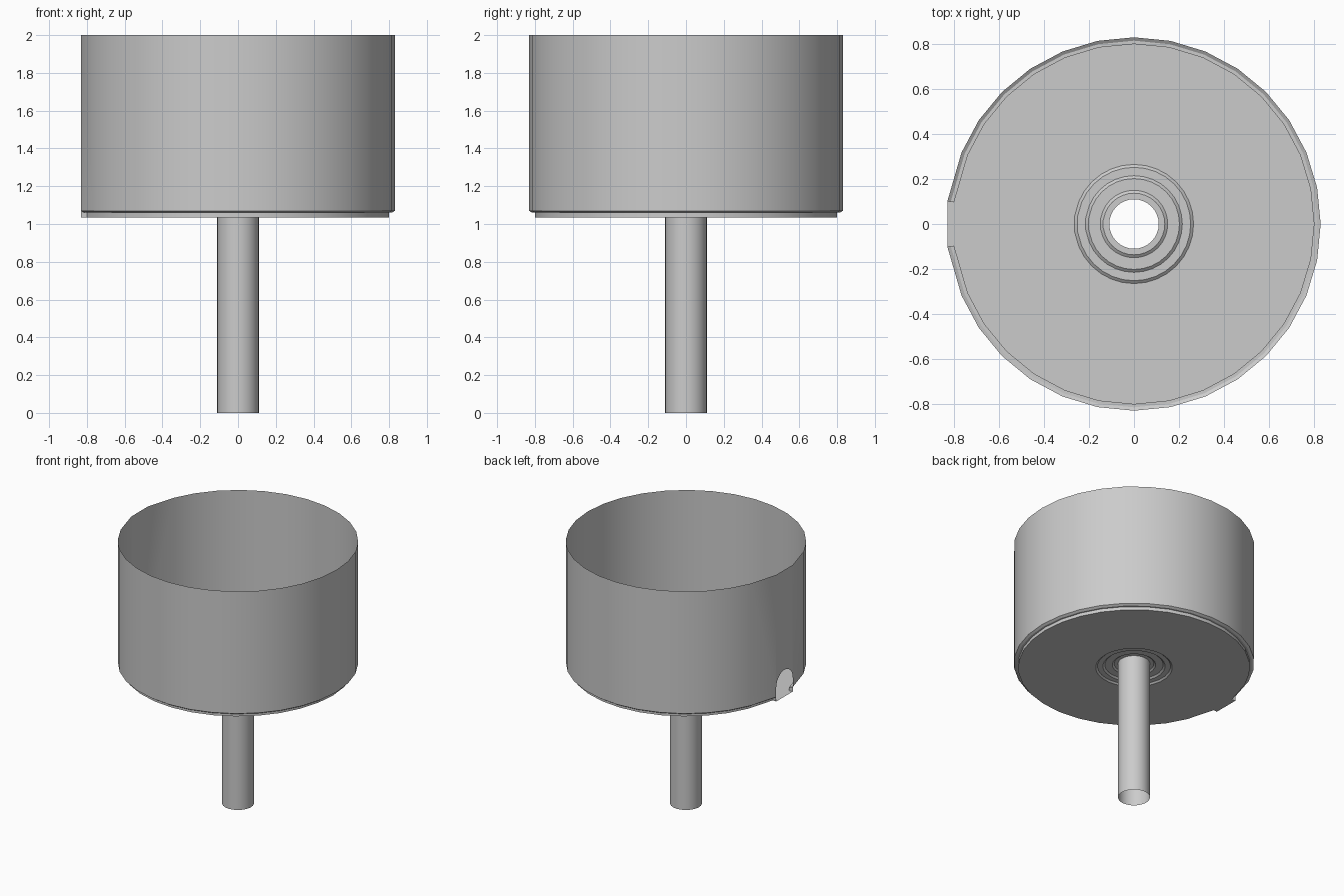
import bpy, bmesh, math

if "Cube" in bpy.data.objects:
    bpy.data.objects.remove(bpy.data.objects["Cube"])

R, RIN = 0.83, 0.80          # wall and floor radius
FLOOR, TOP = 1.035, 2.0
SPRING, HALF = 1.14, 0.1     # arch opening: spring height, half width


def finish(name, bm):
    bmesh.ops.remove_doubles(bm, verts=bm.verts, dist=1e-4)
    bmesh.ops.recalc_face_normals(bm, faces=bm.faces)
    me = bpy.data.meshes.new(name)
    bm.to_mesh(me)
    bm.free()
    ob = bpy.data.objects.new(name, me)
    bpy.context.collection.objects.link(ob)
    bpy.ops.object.select_all(action='DESELECT')
    ob.select_set(True)
    bpy.context.view_layer.objects.active = ob
    bpy.ops.object.shade_smooth_by_angle(angle=math.radians(30))
    return ob


def sweep(bm, dirs, profile, closed):
    """Carry an (r, z) profile around the given radial directions."""
    cols = [[bm.verts.new((d[0] * r, d[1] * r, z)) for r, z in profile] for d in dirs]
    n = len(cols)
    for i in range(n if closed else n - 1):
        a, b = cols[i], cols[(i + 1) % n]
        for j in range(len(profile) - 1):
            bm.faces.new((a[j], b[j], b[j + 1], a[j + 1]))


def face(bm, *pts):
    bm.faces.new([bm.verts.new(p) for p in pts])


# radial directions, 32 round; the two beside the opening sit on its edges
k = HALF / R
dirs = [(math.cos(math.radians(11.25 * i)), math.sin(math.radians(11.25 * i)))
        for i in range(-14, 15)]
dirs = [(-1, -k)] + dirs + [(-1, k)]

# wall with rolled-in bottom lip
bm = bmesh.new()
sweep(bm, dirs, [(R, TOP), (R, SPRING), (R, 1.07), (0.815, 1.06), (RIN, 1.06),
                 (RIN, FLOOR)], False)
# wall panel above the arched opening
arch = [(-HALF * math.cos(math.pi * i / 12), SPRING + HALF * math.sin(math.pi * i / 12))
        for i in range(13)]
for (y0, z0), (y1, z1) in zip(arch, arch[1:]):
    face(bm, (-R, y0, z0), (-R, y1, z1), (-R, y1, TOP), (-R, y0, TOP))
finish("cup_wall", bm)

# floor with concentric steps around the drain
bm = bmesh.new()
sweep(bm, dirs + [(-1, 0)],
      [(RIN, FLOOR), (0.265, FLOOR), (0.252, 1.046), (0.215, 1.046), (0.202, 1.057),
       (0.15, 1.057), (0.137, 1.067), (0.11, 1.067)], True)
# spout sill and its cheeks
yi = RIN * k
face(bm, (-RIN, -yi, FLOOR), (-RIN, 0, FLOOR), (-RIN, yi, FLOOR),
     (-R, HALF, FLOOR), (-R, -HALF, FLOOR))
for s in (-1, 1):
    face(bm, (-RIN, s * yi, FLOOR), (-R, s * HALF, FLOOR),
         (-R, s * HALF, 1.07), (-RIN, s * yi, 1.06))
finish("cup_floor", bm)

# open drain pipe
bm = bmesh.new()
ring = [(math.cos(math.tau * i / 32), math.sin(math.tau * i / 32)) for i in range(32)]
sweep(bm, ring, [(0.11, 1.067), (0.11, 0)], True)
finish("drain_pipe", bm)
